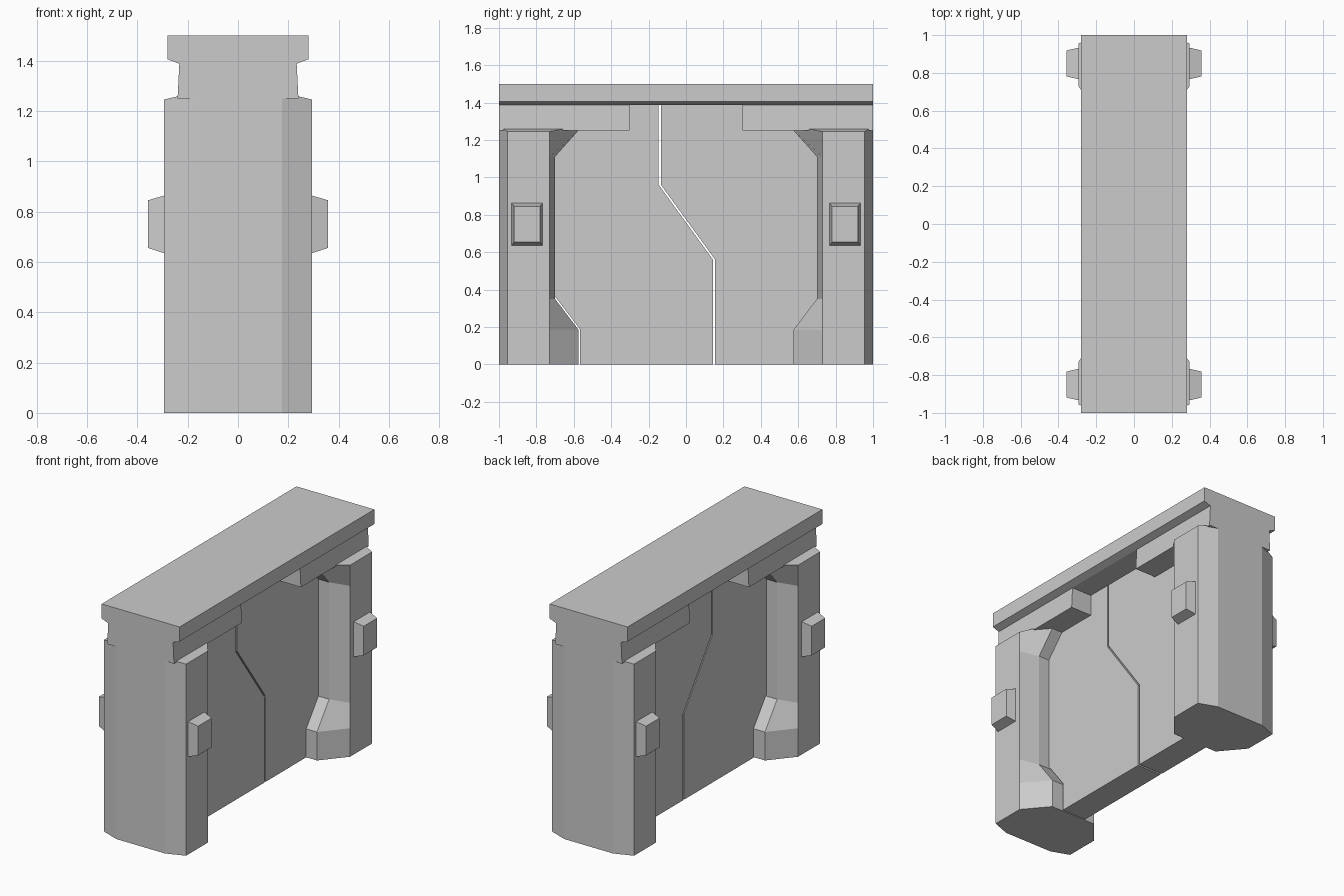
import bpy, bmesh

if "Cube" in bpy.data.objects:
    bpy.data.objects.remove(bpy.data.objects["Cube"])


def loft(name, rings):
    """Closed flat-shaded solid through rings of equal point count."""
    bm = bmesh.new()
    loops = [[bm.verts.new(p) for p in ring] for ring in rings]
    n = len(loops[0])
    for a, b in zip(loops, loops[1:]):
        for i in range(n):
            j = (i + 1) % n
            bm.faces.new((a[i], a[j], b[j], b[i]))
    bm.faces.new(loops[0])
    bm.faces.new(loops[-1])
    bmesh.ops.recalc_face_normals(bm, faces=bm.faces)
    mesh = bpy.data.meshes.new(name)
    bm.to_mesh(mesh)
    bm.free()
    obj = bpy.data.objects.new(name, mesh)
    bpy.context.collection.objects.link(obj)
    return obj


def mirrored(half):
    """Complete a half outline across its first coordinate."""
    return half + [(-a, b) for a, b in reversed(half)]


# Top beam with chamfered underside
beam = mirrored([(0.28, 1.5), (0.28, 1.405), (0.235, 1.388)])
loft("top_beam", [[(x, y, z) for x, z in beam] for y in (-1, 1)])

# Pillars: octagonal plan whose inner edge steps in and out with height
levels = [(0, 0.575), (0.185, 0.575), (0.35, 0.70), (1.11, 0.70), (1.245, 0.58)]
neck = mirrored([(0.24, 1.25), (0.233, 1.39)])
for side, label in ((-1, "front"), (1, "back")):
    rings = []
    for z, inner in levels:
        plan = mirrored([(0.175, 1), (0.295, 0.955), (0.295, 0.73), (0.165, inner)])
        rings.append([(x, side * y, z) for x, y in plan])
    cap = mirrored([(0.175, 1), (0.237, 0.977), (0.237, 0.655), (0.165, 0.575)])
    rings.append([(x, side * y, 1.258) for x, y in cap])
    loft(label + "_pillar", rings)

    # Lintel block between pillar and beam
    loft(label + "_lintel", [[(x, side * y, z) for x, z in neck] for y in (1, 0.303)])

    # Tapered pads on both faces of the pillar
    for face, hand in ((-1, "left"), (1, "right")):
        pad = []
        for x, hw, z0, z1 in ((0.28, 0.083, 0.635, 0.863), (0.295, 0.083, 0.635, 0.863),
                              (0.357, 0.069, 0.655, 0.845)):
            pad.append([(face * x, side * 0.85 + dy, z) for dy, z in
                        ((-hw, z0), (hw, z0), (hw, z1), (-hw, z1))])
        loft(f"{label}_{hand}_pad", pad)

# Two door leaves separated by a stepped see-through seam
seam = [(0.15, 0), (0.15, 0.56), (-0.14, 0.96), (-0.14, 1.4)]
gap = 0.006
front_edge = [(-0.75, 1.4), (-0.75, 0.42), (-0.692, 0.353), (-0.567, 0.188), (-0.567, 0)]
back_edge = [(0.75, 1.4), (0.75, 0)]
leaves = {
    "front_door_leaf": [(y - gap, z) for y, z in seam] + front_edge,
    "back_door_leaf": [(y + gap, z) for y, z in seam] + back_edge,
}
for name, outline in leaves.items():
    loft(name, [[(x, y, z) for y, z in outline] for x in (-0.088, 0.088)])
